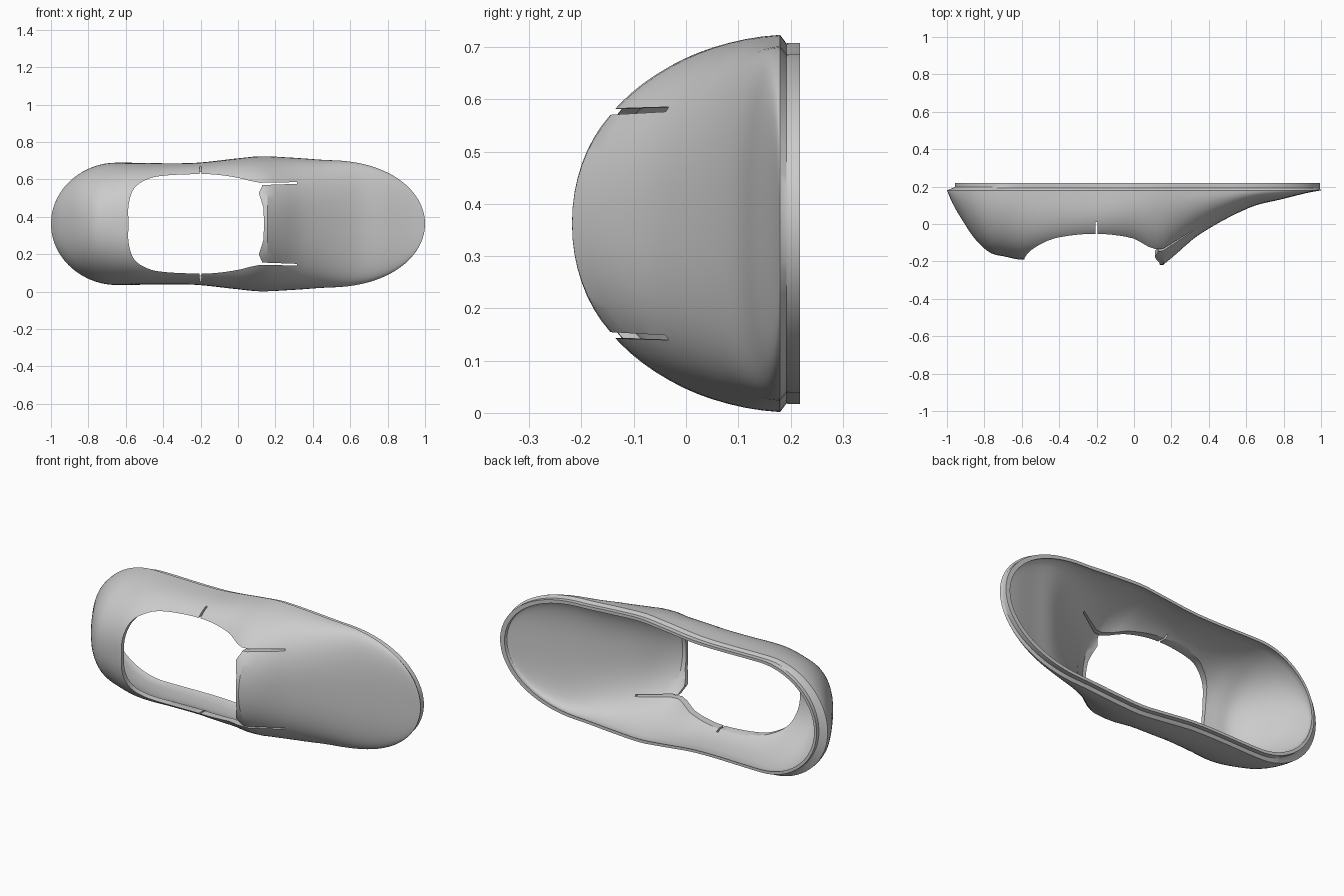
import bpy, bmesh
from math import sin, cos, pi, radians

if "Cube" in bpy.data.objects:
    bpy.data.objects.remove(bpy.data.objects["Cube"])

ZC = 0.3625           # mirror height of the shell
NX, NJ = 80, 40       # stations along the length, points per section


def hermite(p0, p1, m0, m1, t):
    return ((2*t**3 - 3*t*t + 1)*p0 + (t**3 - 2*t*t + t)*m0
            + (3*t*t - 2*t**3)*p1 + (t**3 - t*t)*m1)


def curve(pts, x):
    """Smooth y(x) through the given points."""
    n = len(pts)

    def slope(i):
        a, b = pts[max(i-1, 0)], pts[min(i+1, n-1)]
        return (b[1]-a[1]) / (b[0]-a[0])
    for i in range(n-1):
        if x <= pts[i+1][0] or i == n-2:
            d = pts[i+1][0] - pts[i][0]
            return hermite(pts[i][1], pts[i+1][1], slope(i)*d, slope(i+1)*d,
                           (x-pts[i][0])/d)


# Half width, crown line and roundness of the arched sections
WIDTH = [(-1, .322), (-.65, .327), (-.25, .325), (0, .35), (.12, .361),
         (.3, .353), (.5, .34), (1, .333)]
CROWN = [(-1, .18), (-.97, .11), (-.93, .04), (-.85, -.08), (-.77, -.153), (-.7, -.172),
         (-.585, -.19), (-.4, -.145), (-.2, -.12), (0, -.145), (.08, -.2), (.145, -.222),
         (.2, -.182), (.35, -.056), (.617, .087), (.8, .135), (.92, .165), (1, .18)]
ROUND = [(-1, 2.1), (-.7, 2.2), (-.45, 2.8), (-.2, 3), (0, 2.5), (.14, 2.05),
         (.4, 2.4), (1, 2.4)]


def half_width(x):
    taper = 1.0
    if x < -.65:
        taper = max(0, 1 - (-(x+.65)/.35)**2) ** .5
    elif x > .5:
        taper = max(0, 1 - ((x-.5)/.5)**2.15) ** .5
    return curve(WIDTH, x) * taper


STATIONS = [-cos(pi*i/NX) for i in range(NX+1)]


def shell_grid(bm, sx, ox, sw, base):
    """Domed skin: one arched section per station."""
    grid = []
    for x in STATIONS:
        w, h, n = half_width(x)*sw, max(0, .18 - curve(CROWN, x)), curve(ROUND, x)
        pinch = .04 * max(0, min(1, 3-n))
        row = []
        for j in range(NJ+1):
            a = pi*j/NJ
            c, s = cos(a), max(0, sin(a))
            off = w * abs(c)**(2/n) * (1 if c > 0 else -1) * (1 - pinch*abs(sin(2*a)))
            row.append(bm.verts.new((x*sx+ox, base - h*s**(2/n), ZC+off)))
        grid.append(row)
    for i in range(NX):
        for j in range(NJ):
            bm.faces.new((grid[i][j], grid[i+1][j], grid[i+1][j+1], grid[i][j+1]))
    return [r[0] for r in grid] + [r[-1] for r in reversed(grid)]


def rim_loop(bm, sx, ox, sw, y):
    top = [bm.verts.new((x*sx+ox, y, ZC+half_width(x)*sw)) for x in STATIONS]
    low = [bm.verts.new((x*sx+ox, y, ZC-half_width(x)*sw)) for x in reversed(STATIONS)]
    return top + low


def finish(bm, name):
    bmesh.ops.remove_doubles(bm, verts=bm.verts, dist=1e-5)
    bmesh.ops.recalc_face_normals(bm, faces=bm.faces)
    me = bpy.data.meshes.new(name)
    bm.to_mesh(me)
    bm.free()
    ob = bpy.data.objects.new(name, me)
    bpy.context.collection.objects.link(ob)
    return ob


def prism(name, outline, y0, y1):
    """Cutter: x/z outline extruded along y."""
    bm = bmesh.new()
    a = [bm.verts.new((x, y0, z)) for x, z in outline]
    b = [bm.verts.new((x, y1, z)) for x, z in outline]
    bm.faces.new(a)
    bm.faces.new(b)
    for i in range(len(a)):
        k = (i+1) % len(a)
        bm.faces.new((a[i], a[k], b[k], b[i]))
    ob = finish(bm, name)
    ob.hide_render = True
    return ob


# Shell: outer skin, stepped rim and inner skin
bm = bmesh.new()
loops = [shell_grid(bm, 1, 0, 1, .18),
         rim_loop(bm, .982, .012, .955, .192),
         rim_loop(bm, .976, .018, .957, .197),
         rim_loop(bm, .976, .018, .957, .218),
         rim_loop(bm, .955, .012, .91, .218),
         shell_grid(bm, .955, .01, .93, .2)]
for A, B in zip(loops, loops[1:]):
    for i in range(len(A)):
        k = (i+1) % len(A)
        bm.faces.new((A[i], A[k], B[k], B[i]))
shell = finish(bm, "shoe_upper_shell")

# Ankle opening: smooth collar curve plus angular tongue tab edge
collar = [(-.585, 0), (-.585, .1), (-.555, .19), (-.48, .24), (-.38, .259), (-.2, .266),
          (-.1, .261), (0, .246), (.07, .229), (.13, .217)]
half = []
for i in range(len(collar)-1):
    p = [collar[max(0, min(len(collar)-1, i+k))] for k in (-1, 0, 1, 2)]
    for s in range(6):
        half.append(tuple(hermite(p[1][c], p[2][c], (p[2][c]-p[0][c])/2,
                                  (p[3][c]-p[1][c])/2, s/6) for c in (0, 1)))
half += [(.13, .217), (.128, .2), (.111, .165), (.135, .09), (.14, 0)]
outline = [(x, ZC+z) for x, z in half] + [(x, ZC-z) for x, z in reversed(half[1:-1])]
cutters = [prism("opening_cutter", outline, -.6, .4)]

# Slits beside the tongue and small side notches, mirrored top and bottom
for s in (1, -1):
    cutters.append(prism("slit_cutter", [(.1, ZC+s*.206), (.315, ZC+s*.214),
                                         (.315, ZC+s*.223), (.1, ZC+s*.219)], -.6, .15))
    cutters.append(prism("notch_cutter", [(-.206, ZC+s*.2), (-.196, ZC+s*.2),
                                          (-.196, ZC+s*.318), (-.206, ZC+s*.318)], -.6, .012))

bpy.context.view_layer.objects.active = shell
shell.select_set(True)
for c in cutters:
    m = shell.modifiers.new("cut", 'BOOLEAN')
    m.operation, m.solver, m.object = 'DIFFERENCE', 'EXACT', c
    bpy.ops.object.modifier_apply(modifier=m.name)
    bpy.data.objects.remove(c)
bpy.ops.object.shade_smooth_by_angle(angle=radians(30))
